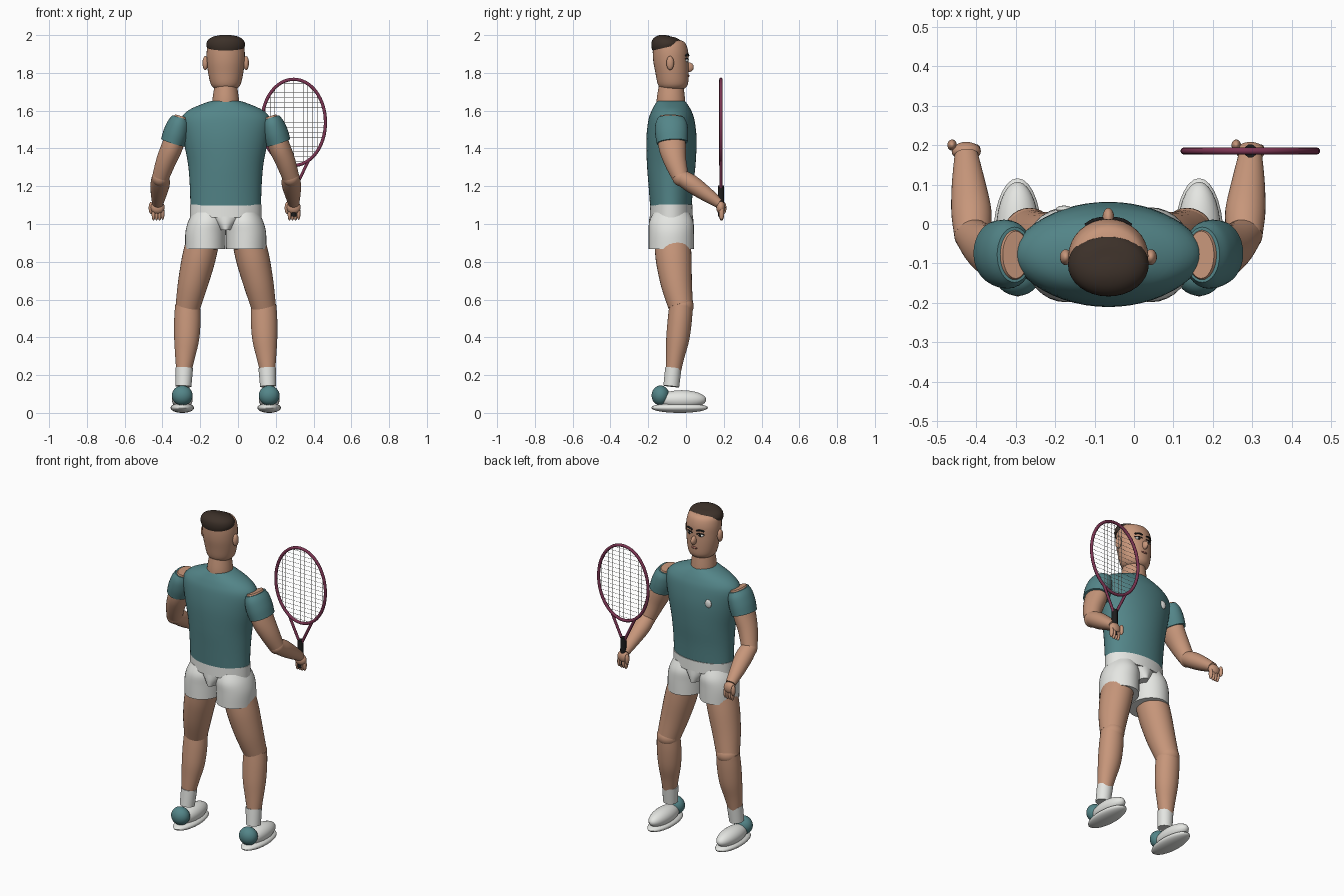
import bpy, bmesh, math
from mathutils import Vector

cube = bpy.data.objects.get("Cube")
if cube:
    bpy.data.objects.remove(cube)

CX = -0.065   # body centre line
CY = -0.078   # body depth centre


def material(name, r, g, b):
    m = bpy.data.materials.new(name)
    m.use_nodes = True
    m.diffuse_color = (r, g, b, 1)
    bsdf = next(n for n in m.node_tree.nodes if n.type == 'BSDF_PRINCIPLED')
    bsdf.inputs["Base Color"].default_value = (r, g, b, 1)
    return m


skin = material("skin", 0.57, 0.305, 0.195)
teal = material("teal cloth", 0.087, 0.235, 0.248)
white = material("white cloth", 0.78, 0.79, 0.76)
hair = material("brown hair", 0.045, 0.03, 0.022)
plum = material("plum frame", 0.2, 0.035, 0.085)
black = material("black", 0.012, 0.012, 0.012)
string = material("pale string", 0.65, 0.65, 0.62)
lip = material("lip", 0.33, 0.12, 0.09)


def finish(name, bm, mat):
    bmesh.ops.recalc_face_normals(bm, faces=bm.faces)
    mesh = bpy.data.meshes.new(name)
    bm.to_mesh(mesh)
    bm.free()
    mesh.materials.append(mat)
    ob = bpy.data.objects.new(name, mesh)
    bpy.context.collection.objects.link(ob)
    bpy.ops.object.select_all(action='DESELECT')
    ob.select_set(True)
    bpy.context.view_layer.objects.active = ob
    bpy.ops.object.shade_smooth_by_angle(angle=math.radians(40))


def spline(rows, steps=4):
    """Catmull-Rom through rows of numbers."""
    out = []
    for i in range(len(rows) - 1):
        a, b, c, d = (rows[max(0, min(len(rows) - 1, i + k))] for k in (-1, 0, 1, 2))
        for s in range(steps):
            t = s / steps
            out.append([q + 0.5 * t * (r - p + t * (2*p - 5*q + 4*r - w + t * (3*(q - r) + w - p)))
                        for p, q, r, w in zip(a, b, c, d)])
    return out + [list(rows[-1])]


def loft(name, rings, mat, tilt=True, sides=32):
    """Skin elliptical rings (x, y, z, rx, ry); tilt turns them across the path."""
    rings = spline(rings)
    bm = bmesh.new()
    loops = []
    for i, (x, y, z, rx, ry) in enumerate(rings):
        n = Vector((0, 0, 1))
        if tilt:
            n = (Vector(rings[min(i + 1, len(rings) - 1)][:3]) - Vector(rings[max(i - 1, 0)][:3])).normalized()
        u = (Vector((1, 0, 0)) - n * n.x).normalized()
        v = n.cross(u)
        loops.append([bm.verts.new(Vector((x, y, z)) + u * rx * math.cos(a) + v * ry * math.sin(a))
                      for a in (2 * math.pi * k / sides for k in range(sides))])
    for lo, hi in zip(loops, loops[1:]):
        for k in range(sides):
            j = (k + 1) % sides
            bm.faces.new((lo[k], lo[j], hi[j], hi[k]))
    bm.faces.new(loops[0])
    bm.faces.new(loops[-1])
    finish(name, bm, mat)


def ball(name, centre, radii, mat):
    bm = bmesh.new()
    bmesh.ops.create_uvsphere(bm, u_segments=28, v_segments=16, radius=1)
    bmesh.ops.scale(bm, vec=radii, verts=bm.verts)
    bmesh.ops.translate(bm, vec=centre, verts=bm.verts)
    finish(name, bm, mat)


def wire(name, lines, radius, mat, cyclic=False, res=3):
    cu = bpy.data.curves.new(name, 'CURVE')
    cu.dimensions = '3D'
    cu.bevel_depth = radius
    cu.bevel_resolution = res
    cu.use_fill_caps = True
    for pts in lines:
        sp = cu.splines.new('POLY')
        sp.points.add(len(pts) - 1)
        for p, co in zip(sp.points, pts):
            p.co = (*co, 1)
        sp.use_cyclic_u = cyclic
    cu.materials.append(mat)
    bpy.context.collection.objects.link(bpy.data.objects.new(name, cu))


def upright(rows):
    """Rows of (z, y, rx, ry) on the body centre line."""
    return [(CX, y, z, rx, ry) for z, y, rx, ry in rows]


# Head, hair and neck
loft("head", upright([(1.714, -.07, .05, .052), (1.722, -.07, .066, .068), (1.745, -.07, .081, .081),
                      (1.8, -.074, .093, .088), (1.86, -.08, .1, .093), (1.92, -.083, .1, .093),
                      (1.965, -.09, .085, .08), (1.978, -.09, .03, .03)]), skin, tilt=False)
loft("hair_cap", upright([(1.936, -.1, .1, .08), (1.956, -.104, .102, .08), (1.978, -.104, .09, .07),
                          (1.993, -.103, .06, .045), (1.999, -.102, .012, .01)]), hair)
loft("neck", upright([(1.62, -.08, .072, .077), (1.67, -.08, .069, .074), (1.74, -.078, .058, .064)]), skin)

# Face
ball("nose", (CX, .014, 1.83), (.015, .027, .026), skin)
ball("mouth", (CX, .009, 1.785), (.022, .01, .007), lip)
for s, side in ((-1, "left"), (1, "right")):
    def arc(y, z, rise):
        return [[(CX + s * (.014 + .043 * t), y - .016 * t * t, z + rise * t * (1 - t))
                 for t in (0, .25, .5, .75, 1)]]
    ball(side + "_ear", (CX + s * .108, -.084, 1.852), (.015, .02, .037), skin)
    ball(side + "_eye", (CX + s * .036, .001, 1.866), (.018, .011, .009), white)
    ball(side + "_pupil", (CX + s * .036, .009, 1.866), (.008, .005, .008), black)
    wire(side + "_lash", arc(.012, 1.872, .02), .003, black)
    wire(side + "_brow", arc(.013, 1.891, .024), .005, black)

# Shirt body and chest patch
loft("shirt", upright([(1.095, -.08, .187, .11), (1.2, -.08, .19, .118), (1.32, -.078, .2, .129),
                       (1.45, -.077, .225, .133), (1.55, -.077, .237, .122), (1.6, -.077, .2, .105),
                       (1.635, -.078, .125, .085), (1.652, -.08, .075, .072)]), teal, tilt=False, sides=48)
ball("chest_patch", (CX - .112, .0375, 1.48), (.021, .009, .025), white)

# Shorts
loft("shorts_waistband", upright([(1.035, CY, .189, .114), (1.102, CY, .189, .112)]), white, tilt=False, sides=48)
loft("shorts_crotch", upright([(.968, CY, .035, .117), (.985, CY, .05, .118),
                               (1.01, CY, .075, .118), (1.04, CY, .105, .115)]), white, tilt=False)

for s, side in ((-1, "left"), (1, "right")):
    def limb(rows):
        return [(CX + s * r[0], *r[1:]) for r in rows]

    # Leg
    loft(side + "_shorts_leg", limb([(.108, CY, .868, .106, .12), (.107, CY, .95, .107, .12),
                                     (.1, CY, 1.01, .1, .117), (.095, CY, 1.06, .08, .095)]), white, tilt=False)
    loft(side + "_thigh", limb([(.127, -.07, .885, .088, .096), (.147, -.064, .8, .088, .094),
                                (.175, -.05, .68, .079, .082), (.2, -.028, .565, .066, .066)]), skin)
    ball(side + "_knee", (CX + s * .2, -.025, .565), (.066, .066, .06), skin)
    loft(side + "_calf", limb([(.202, -.026, .57, .066, .062), (.203, -.033, .49, .07, .064),
                               (.207, -.044, .39, .066, .061), (.215, -.057, .3, .053, .049),
                               (.222, -.067, .22, .04, .04)]), skin)
    loft(side + "_sock", limb([(.219, -.067, .238, .046, .043), (.224, -.078, .14, .042, .042)]), white)

    # Shoe
    ball(side + "_sole", (CX + s * .23, -.034, .027), (.062, .15, .027), white)
    ball(side + "_shoe_upper", (CX + s * .23, -.023, .07), (.055, .13, .05), white)
    ball(side + "_heel", (CX + s * .23, -.135, .092), (.055, .047, .053), teal)

    # Arm
    loft(side + "_sleeve", limb([(.238, CY, 1.562, .046, .07), (.248, CY, 1.53, .06, .084),
                                 (.263, -.076, 1.48, .068, .087), (.279, -.073, 1.43, .066, .082)]), teal)
    loft(side + "_upper_arm", limb([(.235, CY, 1.57, .034, .06), (.247, CY, 1.53, .05, .07),
                                    (.28, -.074, 1.42, .057, .073), (.315, -.058, 1.335, .053, .06),
                                    (.344, -.03, 1.25, .045, .045)]), skin)
    ball(side + "_elbow", (CX + s * .345, -.026, 1.245), (.046, .046, .046), skin)
    loft(side + "_forearm", limb([(.345, -.026, 1.247, .046, .043), (.347, .03, 1.212, .051, .047),
                                  (.354, .1, 1.163, .043, .04), (.36, .175, 1.11, .03, .027)]), skin)

    # Hand, the same way round on both sides
    hx = CX + s * .36
    ball(side + "_palm", (hx, .184, 1.088), (.037, .024, .035), skin)
    ball(side + "_thumb", (hx - .036, .2, 1.085), (.012, .014, .032), skin)
    for i in range(4):
        ball(f"{side}_finger_{i + 1}", (hx - .022 + .016 * i, .188, 1.052 + .004 * (i == 3)),
             (.01, .014, .034), skin)

# Racket
RX, RY, RZ, HX, HZ = .295, .185, 1.538, .168, .228


def rim(a):
    return (RX + HX * math.cos(a), RY, RZ + HZ * math.sin(a))


wire("racket_rim", [[rim(2 * math.pi * k / 64) for k in range(64)]], .009, plum, cyclic=True)
wire("racket_throat", [[rim(math.radians(270 + s * 28)), (RX + s * .008, RY, 1.19)] for s in (-1, 1)], .008, plum)
wire("racket_grip", [[(RX, RY, 1.04), (RX, RY, 1.205)]], .017, black)
strings = []
for i in range(-6, 7):
    h = HZ * math.sqrt(1 - (i * .025 / HX) ** 2)
    strings.append([(RX + i * .025, RY, RZ - h), (RX + i * .025, RY, RZ + h)])
for i in range(-8, 9):
    w = HX * math.sqrt(1 - (i * .026 / HZ) ** 2)
    strings.append([(RX - w, RY, RZ + i * .026), (RX + w, RY, RZ + i * .026)])
wire("racket_strings", strings, .001, string, res=0)
